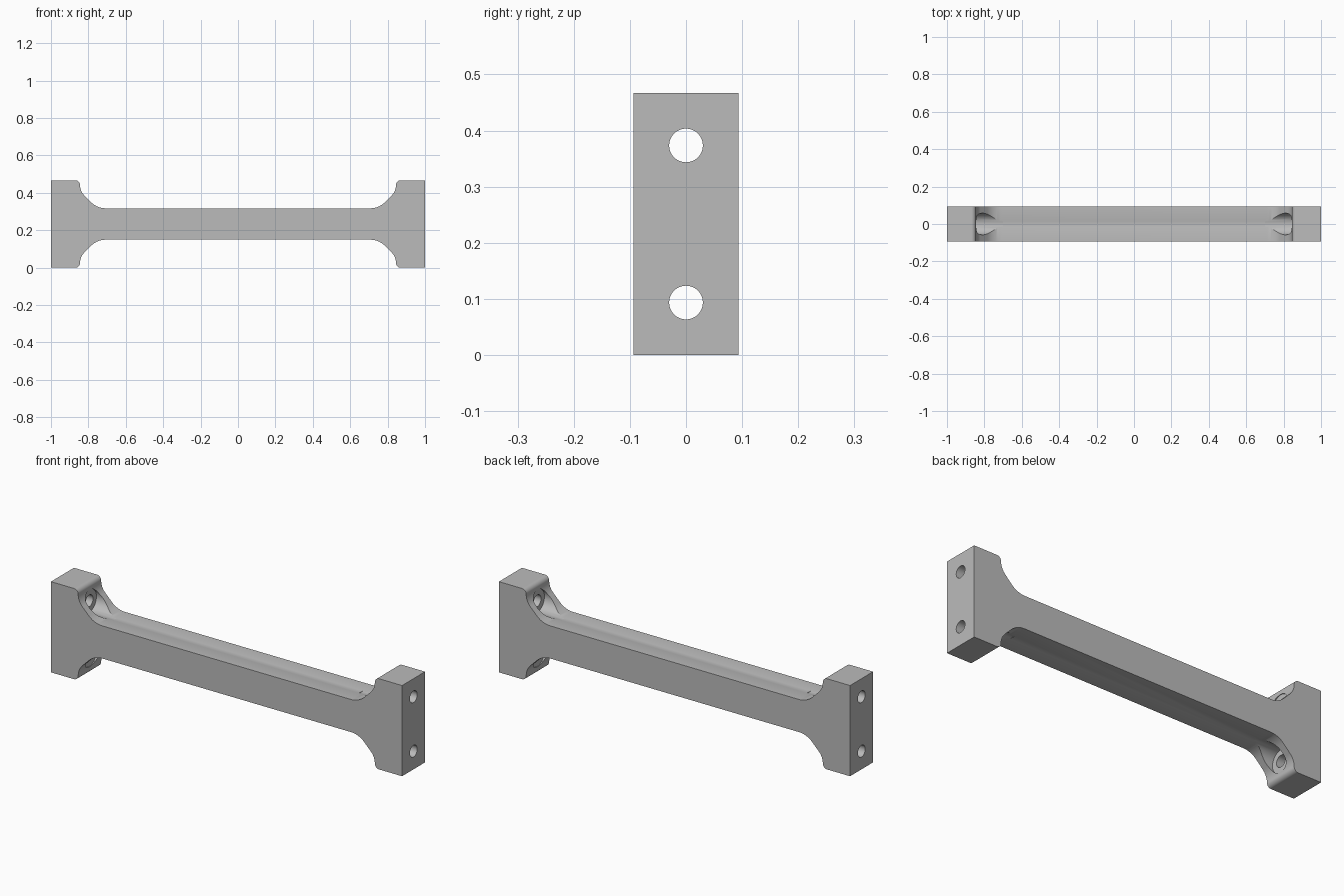
import bpy, bmesh, math
from mathutils import Vector, Matrix

cube = bpy.data.objects.get("Cube")
if cube:
    bpy.data.objects.remove(cube, do_unlink=True)

HEIGHT, DEPTH = 0.467, 0.187
MID = HEIGHT / 2
HOLE_OFFSET = 0.14          # hole centres above and below the middle

grey = bpy.data.materials.new("plain grey")
grey.use_nodes = True
grey.diffuse_color = (0.5, 0.5, 0.5, 1)
grey.node_tree.nodes["Principled BSDF"].inputs["Base Color"].default_value = (0.5, 0.5, 0.5, 1)


def fillet(before, corner, after, trim, steps=12):
    """Arc replacing a corner, touching both edges at distance trim."""
    c = Vector(corner)
    u = (Vector(before) - c).normalized()
    v = (Vector(after) - c).normalized()
    half = u.angle(v) / 2
    radius = trim * math.tan(half)
    centre = c + (u + v).normalized() * (trim / math.cos(half))
    start, end = c + u * trim - centre, c + v * trim - centre
    sweep = start.angle_signed(end)
    return [centre + Matrix.Rotation(-sweep * i / steps, 2) @ start for i in range(steps + 1)]


def make_object(name, bm):
    mesh = bpy.data.meshes.new(name)
    bmesh.ops.recalc_face_normals(bm, faces=bm.faces)
    bm.to_mesh(mesh)
    bm.free()
    obj = bpy.data.objects.new(name, mesh)
    bpy.context.collection.objects.link(obj)
    mesh.materials.append(grey)
    return obj


# Quarter outline, measured from the middle: end block, chamfer, slim bar
top, block, bar = HEIGHT / 2, 0.845, 0.084
a, b, c, d, e = (1, top), (block, top), (block, 0.176), (0.753, bar), (0, bar)
quarter = [Vector(a)] + fillet(a, b, c, 0.024) + fillet(b, c, d, 0.034) + fillet(c, d, e, 0.045)

# Mirror the quarter into the full outline
upper = quarter + [Vector((-p.x, p.y)) for p in reversed(quarter)]
outline = upper + [Vector((p.x, -p.y)) for p in reversed(upper)]

bm = bmesh.new()
face = bm.faces.new([bm.verts.new((p.x, -DEPTH / 2, p.y + MID)) for p in outline])
extruded = bmesh.ops.extrude_face_region(bm, geom=[face])["geom"]
bmesh.ops.translate(bm, vec=(0, DEPTH, 0), verts=[g for g in extruded if isinstance(g, bmesh.types.BMVert)])
bracket = make_object("mounting_bracket", bm)


def cut_cylinders(name, radius, x0, x1):
    """Drill the four matching holes along x."""
    bm = bmesh.new()
    for side in (-1, 1):
        for level in (-1, 1):
            place = Matrix.Translation((side * (x0 + x1) / 2, 0, MID + level * HOLE_OFFSET))
            bmesh.ops.create_cone(bm, cap_ends=True, segments=64, radius1=radius, radius2=radius,
                                  depth=x1 - x0, matrix=place @ Matrix.Rotation(math.pi / 2, 4, 'Y'))
    cutter = make_object(name, bm)
    cutter.hide_render = True
    mod = bracket.modifiers.new(name, 'BOOLEAN')
    mod.operation, mod.solver, mod.object = 'DIFFERENCE', 'EXACT', cutter
    bpy.ops.object.select_all(action='DESELECT')
    bpy.context.view_layer.objects.active = bracket
    bracket.select_set(True)
    bpy.ops.object.modifier_apply(modifier=name)
    bpy.data.objects.remove(cutter, do_unlink=True)


# Screw holes through the end blocks, with wider recesses for the heads
cut_cylinders("screw_holes", 0.03, 0.6, 1.1)
cut_cylinders("head_recesses", 0.058, 0.7, 0.847)

bpy.ops.object.shade_smooth_by_angle(angle=math.radians(25))
